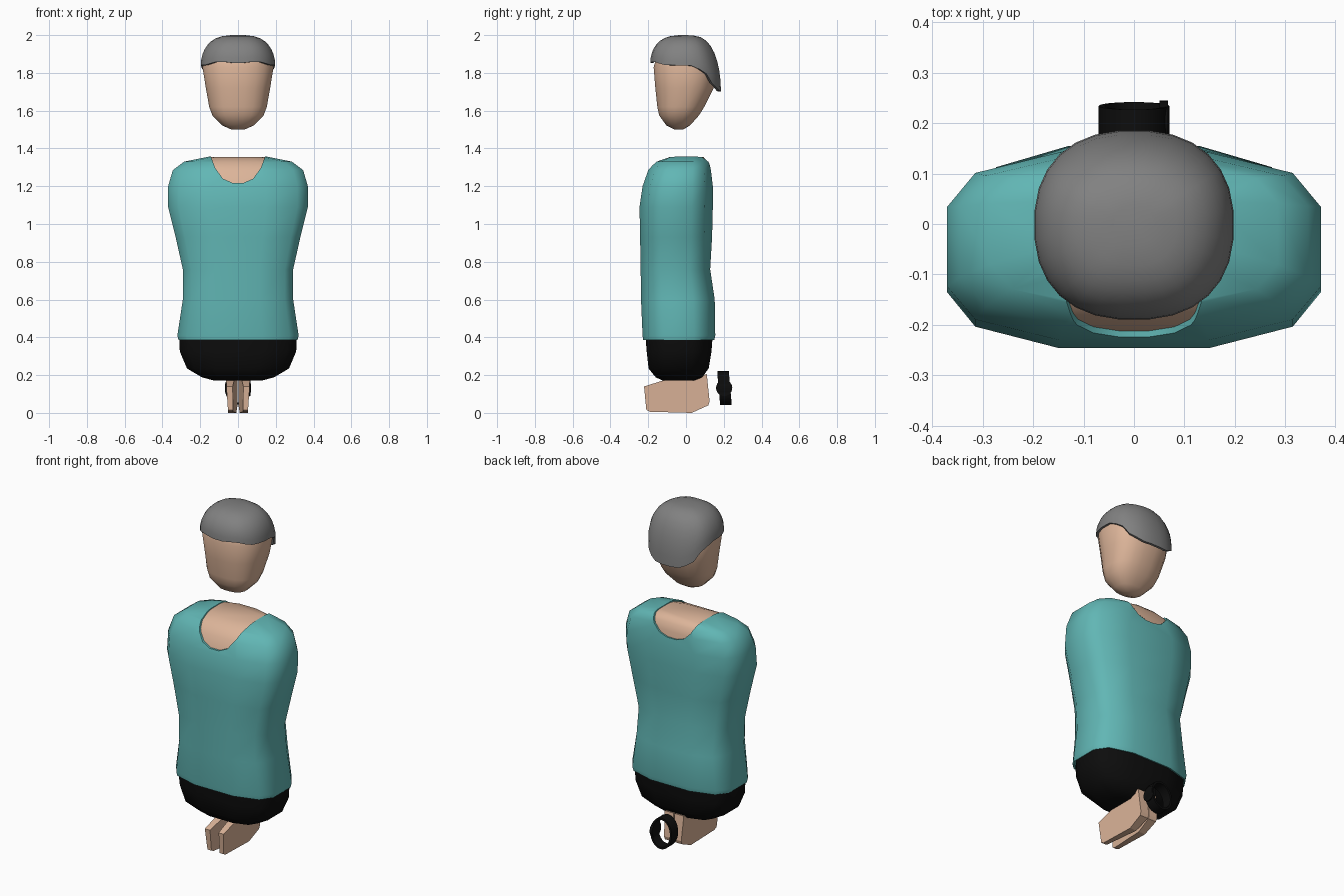
import bpy, bmesh, math

if "Cube" in bpy.data.objects:
    bpy.data.objects.remove(bpy.data.objects["Cube"])

def material(name, rgb):
    m = bpy.data.materials.new(name)
    m.diffuse_color = (*rgb, 1)
    m.use_nodes = True
    m.node_tree.nodes["Principled BSDF"].inputs["Base Color"].default_value = m.diffuse_color
    return m

SKIN = material("skin", (0.72, 0.46, 0.32))
TEAL = material("teal", (0.12, 0.47, 0.46))
BLACK = material("black", (0.004, 0.004, 0.004))
GREY = material("grey", (0.22, 0.22, 0.22))

def loft(name, rings, mat, cap_start=True, cap_end=True):
    """Join a stack of equal-length point rings with quads."""
    bm = bmesh.new()
    vr = [[bm.verts.new(p) for p in r] for r in rings]
    n = len(rings[0])
    for a, b in zip(vr, vr[1:]):
        for i in range(n):
            j = (i + 1) % n
            bm.faces.new((a[i], a[j], b[j], b[i]))
    if cap_start:
        bm.faces.new(vr[0][::-1])
    if cap_end:
        bm.faces.new(vr[-1])
    bmesh.ops.recalc_face_normals(bm, faces=bm.faces)
    me = bpy.data.meshes.new(name)
    bm.to_mesh(me)
    bm.free()
    ob = bpy.data.objects.new(name, me)
    bpy.context.collection.objects.link(ob)
    if mat:
        me.materials.append(mat)
    return ob

def activate(ob):
    bpy.ops.object.select_all(action='DESELECT')
    ob.select_set(True)
    bpy.context.view_layer.objects.active = ob

def smooth(ob, deg=50):
    activate(ob)
    bpy.ops.object.shade_smooth_by_angle(angle=math.radians(deg))

def modify(ob, kind, **settings):
    activate(ob)
    m = ob.modifiers.new(kind.lower(), kind)
    for k, v in settings.items():
        setattr(m, k, v)
    bpy.ops.object.modifier_apply(modifier=m.name)

def superellipse(n, e):
    pts = []
    for i in range(n):
        a = 2 * math.pi * (i + 0.5) / n
        c, s = math.cos(a), math.sin(a)
        pts.append((math.copysign(abs(c) ** (2 / e), c), math.copysign(abs(s) ** (2 / e), s)))
    return pts

def stack(sections, outline, inset=0, drop=0):
    """Sections are (z, half width, front y, back y)."""
    return [[(u * (hx - inset), (f + b) / 2 + v * ((b - f) / 2 - inset), z - drop)
             for u, v in outline] for z, hx, f, b in sections]

def interp(x, table):
    for (x0, y0), (x1, y1) in zip(table, table[1:]):
        if x <= x1:
            return y0 + (y1 - y0) * max(0, (x - x0) / (x1 - x0))
    return table[-1][1]

# Twelve-sided trunk outline, mirrored from its right half
half = [(0.4, -1), (0.85, -0.78), (1, -0.43), (1, 0.42), (0.85, 0.78), (0.4, 1)]
trunk = half + [(-x, y) for x, y in reversed(half)]

# Shirt: thin shell with a neckline cut front and back
shirt_sections = [
    (0.385, 0.315, -0.227, 0.15), (0.41, 0.321, -0.23, 0.155), (0.60, 0.292, -0.238, 0.152),
    (0.76, 0.292, -0.24, 0.128), (0.93, 0.33, -0.243, 0.138), (1.09, 0.37, -0.246, 0.142),
    (1.20, 0.37, -0.23, 0.142), (1.285, 0.345, -0.20, 0.132), (1.33, 0.285, -0.16, 0.122),
    (1.357, 0.15, -0.10, 0.105)]
shirt = loft("shirt", stack(shirt_sections, trunk), TEAL, cap_start=False)
modify(shirt, 'SOLIDIFY', thickness=0.013, offset=-1)

neck = [(-0.145, 1.5), (-0.143, 1.355), (-0.12, 1.295), (-0.08, 1.24), (-0.03, 1.218)]
neck += [(-x, z) for x, z in reversed(neck)]
cutter = loft("neckline_cutter", [
    [(x, -0.5, z) for x, z in neck],
    [(x, -0.15, z) for x, z in neck],
    [(x, 0.15, 1.355 + (z - 1.355) * 0.75) for x, z in neck],
    [(x, 0.5, 1.355 + (z - 1.355) * 0.75) for x, z in neck]], None)
modify(shirt, 'BOOLEAN', object=cutter, operation='DIFFERENCE', solver='EXACT')
bpy.data.objects.remove(cutter)
smooth(shirt)

# Skin of the chest seen in the neckline
smooth(loft("chest", stack(shirt_sections[4:], trunk, 0.011, 0.003), SKIN))

# Shorts
smooth(loft("shorts", stack([
    (0.172, 0.13, -0.125, 0.045), (0.188, 0.19, -0.16, 0.085), (0.235, 0.27, -0.198, 0.12),
    (0.325, 0.308, -0.208, 0.135), (0.42, 0.312, -0.216, 0.142)], trunk), BLACK))

# Head
smooth(loft("head", stack([
    (1.50, 0.035, -0.06, -0.015), (1.522, 0.085, -0.105, 0.022), (1.575, 0.137, -0.143, 0.07),
    (1.62, 0.154, -0.153, 0.098), (1.72, 0.172, -0.164, 0.148), (1.83, 0.19, -0.173, 0.165),
    (1.91, 0.165, -0.15, 0.14), (1.96, 0.10, -0.09, 0.09)], superellipse(20, 2.4)), SKIN))

# Hair cap: hairline height follows the angle from front (-90) to back (90)
hairline = [(-90, 1.85), (-60, 1.862), (-35, 1.842), (12, 1.838), (33, 1.80), (45, 1.745), (65, 1.705), (90, 1.70)]
outline = superellipse(28, 2.35)
hair_rings = []
for k in range(9):
    phi = math.radians(k * 10.6)
    ring = []
    for u, v in outline:
        zb = interp(math.degrees(math.atan2(v, abs(u))), hairline)
        r = math.cos(phi) ** 0.65
        ring.append((0.198 * u * r, 0.188 * v * r - 0.002, zb + (2.0 - zb) * math.sin(phi)))
    hair_rings.append(ring)
hair = loft("hair", hair_rings, GREY, cap_start=False)
modify(hair, 'SOLIDIFY', thickness=0.014, offset=-1)
smooth(hair)

# Two slabs below, spreading apart toward the front
side = [(-0.222, 0.14), (-0.21, 0.015), (-0.19, 0.006), (0.03, 0.0), (0.118, 0.04),
        (0.125, 0.06), (0.11, 0.205), (0.03, 0.185), (-0.11, 0.175)]
for s, label in ((-1, "left"), (1, "right")):
    inner = [(s * (0.002 + 0.075 * (0.125 - y)), y, z) for y, z in side]
    outer = [(s * (0.052 + 0.07 * min(z, 0.15)), y, z) for y, z in side]
    smooth(loft(label + "_hand", [inner, outer], SKIN), 25)

# Wrist band with round face
def band_ring(y):
    pts = []
    for i in range(24):
        a = math.tau * i / 24
        z = 0.083 * math.sin(a)
        pts.append((0.064 * math.cos(a), y - 0.09 * z, 0.132 + z))
    return pts

band = loft("wrist_band", [band_ring(0.173), band_ring(0.234)], BLACK, False, False)
modify(band, 'SOLIDIFY', thickness=0.012, offset=0)
smooth(band, 35)
bpy.ops.mesh.primitive_cylinder_add(vertices=24, radius=0.043, depth=0.016,
                                    location=(0.059, 0.202, 0.132), rotation=(0, math.pi / 2, 0))
face = bpy.context.object
face.name = "wrist_band_face"
face.data.materials.append(BLACK)
smooth(face, 35)
